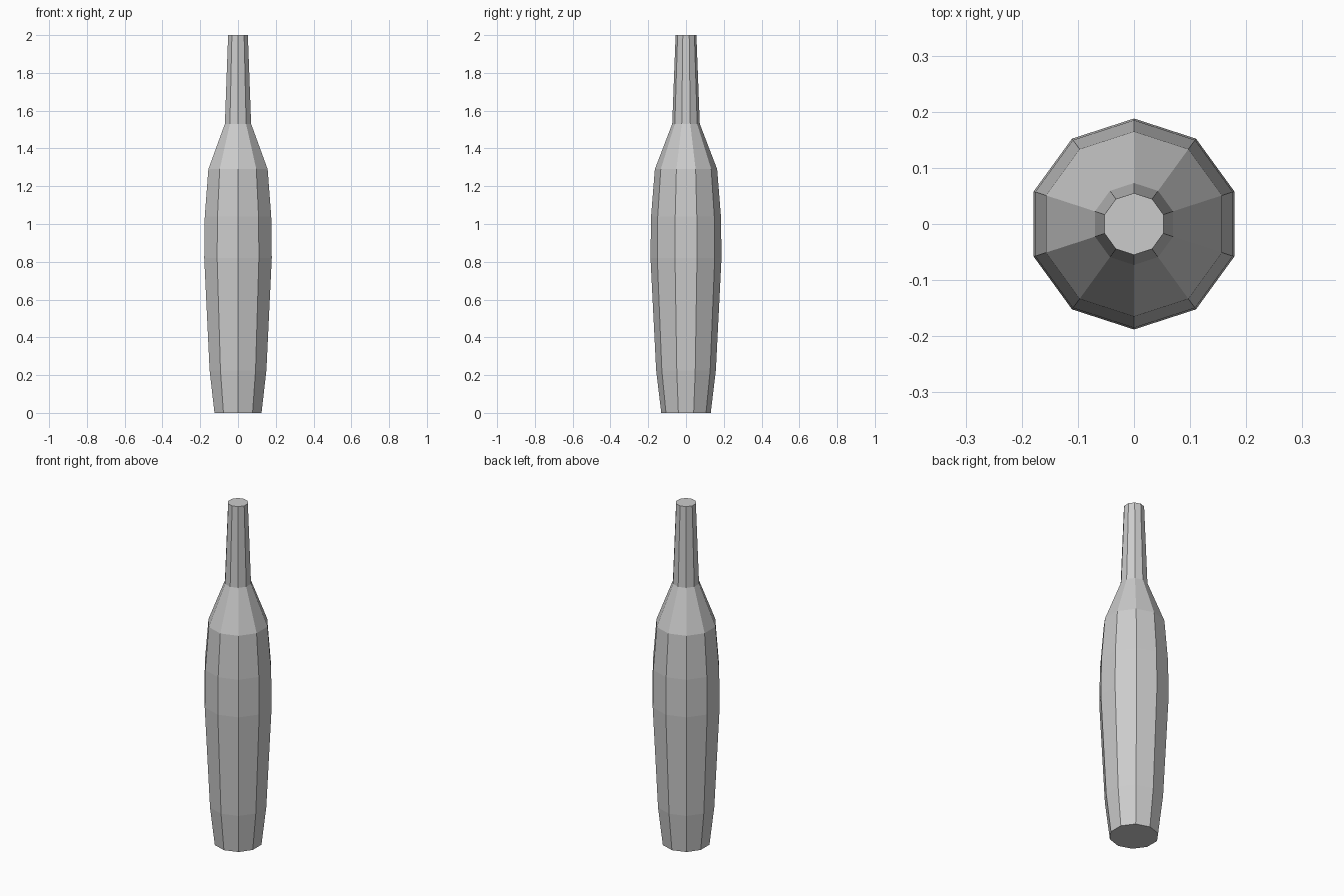
import bpy, bmesh, math

if "Cube" in bpy.data.objects:
    bpy.data.objects.remove(bpy.data.objects["Cube"])

SIDES = 10
# (height, corner radius) of each ring, bottom to top
PROFILE = [(0.0, 0.131), (0.225, 0.158), (0.82, 0.188), (1.04, 0.185),
           (1.29, 0.165), (1.53, 0.073), (2.0, 0.055)]

grey = bpy.data.materials.new("light grey")
grey.diffuse_color = (0.6, 0.6, 0.6, 1.0)
grey.use_nodes = True
grey.node_tree.nodes["Principled BSDF"].inputs["Base Color"].default_value = grey.diffuse_color

# Rings of the body, with corners on the y axis
bm = bmesh.new()
rings = []
for z, r in PROFILE:
    angles = [math.pi / 2 + math.tau * i / SIDES for i in range(SIDES)]
    rings.append([bm.verts.new((r * math.cos(a), r * math.sin(a), z)) for a in angles])

# Flat side panels between rings
for low, high in zip(rings, rings[1:]):
    for i in range(SIDES):
        j = (i + 1) % SIDES
        bm.faces.new((low[i], low[j], high[j], high[i]))

# Base and top caps
bm.faces.new(rings[0][::-1])
bm.faces.new(rings[-1])

mesh = bpy.data.meshes.new("bottle")
bm.to_mesh(mesh)
bm.free()
mesh.materials.append(grey)
bottle = bpy.data.objects.new("bottle", mesh)
bpy.context.collection.objects.link(bottle)
